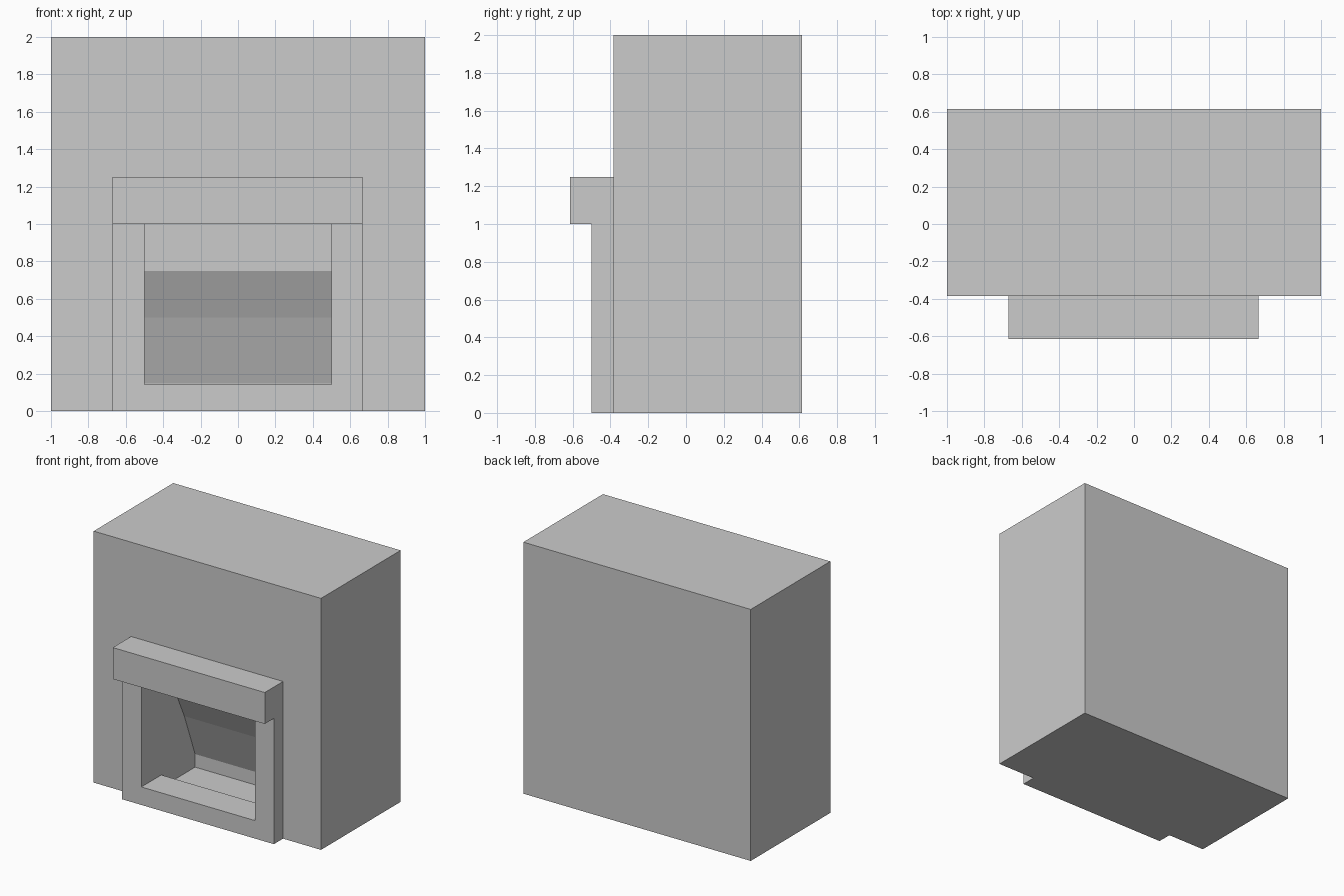
import bpy, bmesh
from mathutils import Vector

if "Cube" in bpy.data.objects:
    bpy.data.objects.remove(bpy.data.objects["Cube"])

FRONT, BACK = -0.385, 0.615     # chimney breast faces
LEFT, RIGHT = -0.671, 0.666     # surround and mantel ends
SILL = 0.143


def prism(name, points, offset):
    """Close a planar outline of 3D points and extrude it by offset."""
    bm = bmesh.new()
    face = bm.faces.new([bm.verts.new(p) for p in points])
    ext = bmesh.ops.extrude_face_region(bm, geom=[face], use_keep_orig=True)
    moved = [g for g in ext["geom"] if isinstance(g, bmesh.types.BMVert)]
    bmesh.ops.translate(bm, verts=moved, vec=Vector(offset))
    bmesh.ops.recalc_face_normals(bm, faces=bm.faces)
    mesh = bpy.data.meshes.new(name)
    bm.to_mesh(mesh)
    bm.free()
    obj = bpy.data.objects.new(name, mesh)
    bpy.context.collection.objects.link(obj)
    return obj


def box(name, x0, x1, y0, y1, z0, z1):
    outline = [(x0, y0, z0), (x1, y0, z0), (x1, y0, z1), (x0, y0, z1)]
    return prism(name, outline, (0, y1 - y0, 0))


# Chimney breast
chimney = box("chimney_breast", -1, 1, FRONT, BACK, 0, 2)

# Firebox recess: raised sill, sunken floor, back wall leaning forward
section = [(-0.45, SILL), (-0.25, SILL), (-0.25, 0.043), (0.175, 0.043),
           (0.175, 0.147), (0.04, 0.5), (-0.08, 0.75), (-0.08, 1.0), (-0.45, 1.0)]
cutter = prism("firebox_cutter", [(-0.5, y, z) for y, z in section], (1, 0, 0))
cutter.hide_render = True
cutter.hide_set(True)
cut = chimney.modifiers.new("firebox", 'BOOLEAN')
cut.operation = 'DIFFERENCE'
cut.solver = 'EXACT'
cut.object = cutter

# Surround framing the opening
frame = [(LEFT, 0), (RIGHT, 0), (RIGHT, 1), (0.5, 1),
         (0.5, SILL), (-0.5, SILL), (-0.5, 1), (LEFT, 1)]
prism("surround", [(x, -0.5, z) for x, z in frame], (0, FRONT + 0.5, 0))

# Mantel shelf
box("mantel", LEFT, RIGHT, -0.615, FRONT, 1, 1.25)
